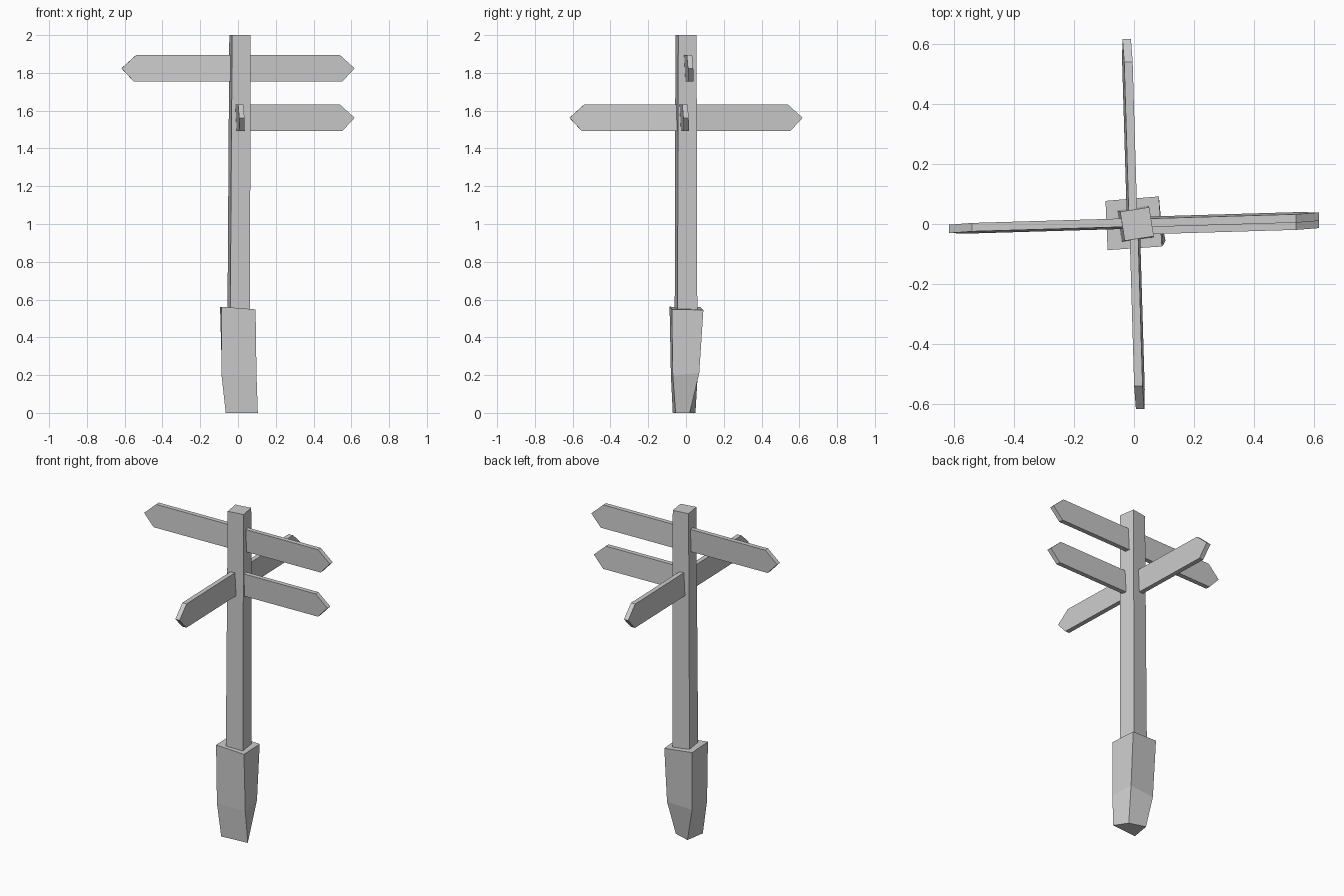
import bpy
import bmesh
from math import radians
from mathutils import Matrix, Vector

if "Cube" in bpy.data.objects:
    bpy.data.objects.remove(bpy.data.objects["Cube"])

grey = bpy.data.materials.new("weathered grey")
grey.use_nodes = True
grey.diffuse_color = (0.6, 0.6, 0.6, 1)
grey.node_tree.nodes["Principled BSDF"].inputs["Base Color"].default_value = (0.6, 0.6, 0.6, 1)


def loft(name, rings):
    """Join rings of points into a closed, flat-shaded solid."""
    bm = bmesh.new()
    loops = [[bm.verts.new(p) for p in ring] for ring in rings]
    count = len(rings[0])
    for low, high in zip(loops, loops[1:]):
        for i in range(count):
            j = (i + 1) % count
            bm.faces.new((low[i], low[j], high[j], high[i]))
    bm.faces.new(loops[0][::-1])
    bm.faces.new(loops[-1])
    bmesh.ops.recalc_face_normals(bm, faces=bm.faces)
    mesh = bpy.data.meshes.new(name)
    bm.to_mesh(mesh)
    bm.free()
    mesh.materials.append(grey)
    obj = bpy.data.objects.new(name, mesh)
    bpy.context.collection.objects.link(obj)
    return obj


def square(side, centre, z, turn):
    """Corners of a turned square at height z."""
    rot = Matrix.Rotation(radians(turn), 3, "Z")
    h = side / 2
    return [rot @ Vector((sx * h, sy * h, 0)) + Vector((*centre, z))
            for sx, sy in ((-1, -1), (1, -1), (1, 1), (-1, 1))]


def sign(name, heading, z, offset):
    """Pointed board leaving the post along a heading, leaning slightly."""
    outline = [(0.02, -0.07), (0.552, -0.07), (0.617, 0), (0.54, 0.07), (0.02, 0.07)]
    rings = [[(x, side - 0.05 * dz, dz) for x, dz in outline]
             for side in (-0.014, 0.014)]
    obj = loft(name, rings)
    obj.location = (*offset, z)
    obj.rotation_euler.z = radians(heading + 1.7)


# Hewn footing: irregular foot, waist and slanted top
loft("footing", [
    [(-0.065, -0.07, 0), (0.105, -0.055, 0), (0.055, 0.02, 0), (-0.045, 0.05, 0)],
    [(-0.087, -0.08, 0.2), (0.098, -0.07, 0.2), (0.08, 0.07, 0.21), (-0.085, 0.062, 0.2)],
    [(-0.088, -0.087, 0.562), (0.093, -0.075, 0.548), (0.083, 0.092, 0.545), (-0.095, 0.077, 0.56)],
])

# Slightly twisted, tapering post
loft("post", [square(0.106, (0.004, 0), 0.5, 8), square(0.098, (0.01, 0), 2, 9)])

# Direction boards in two tiers
upper, lower = 1.824, 1.562
sign("upper_left_sign", 0, upper, (0, 0.006))
sign("upper_right_sign", 180, upper, (0, 0.002))
sign("lower_left_sign", 0, lower, (0, -0.018))
sign("lower_back_sign", 90, lower, (-0.006, 0))
sign("lower_front_sign", 270, lower, (0.002, 0))
